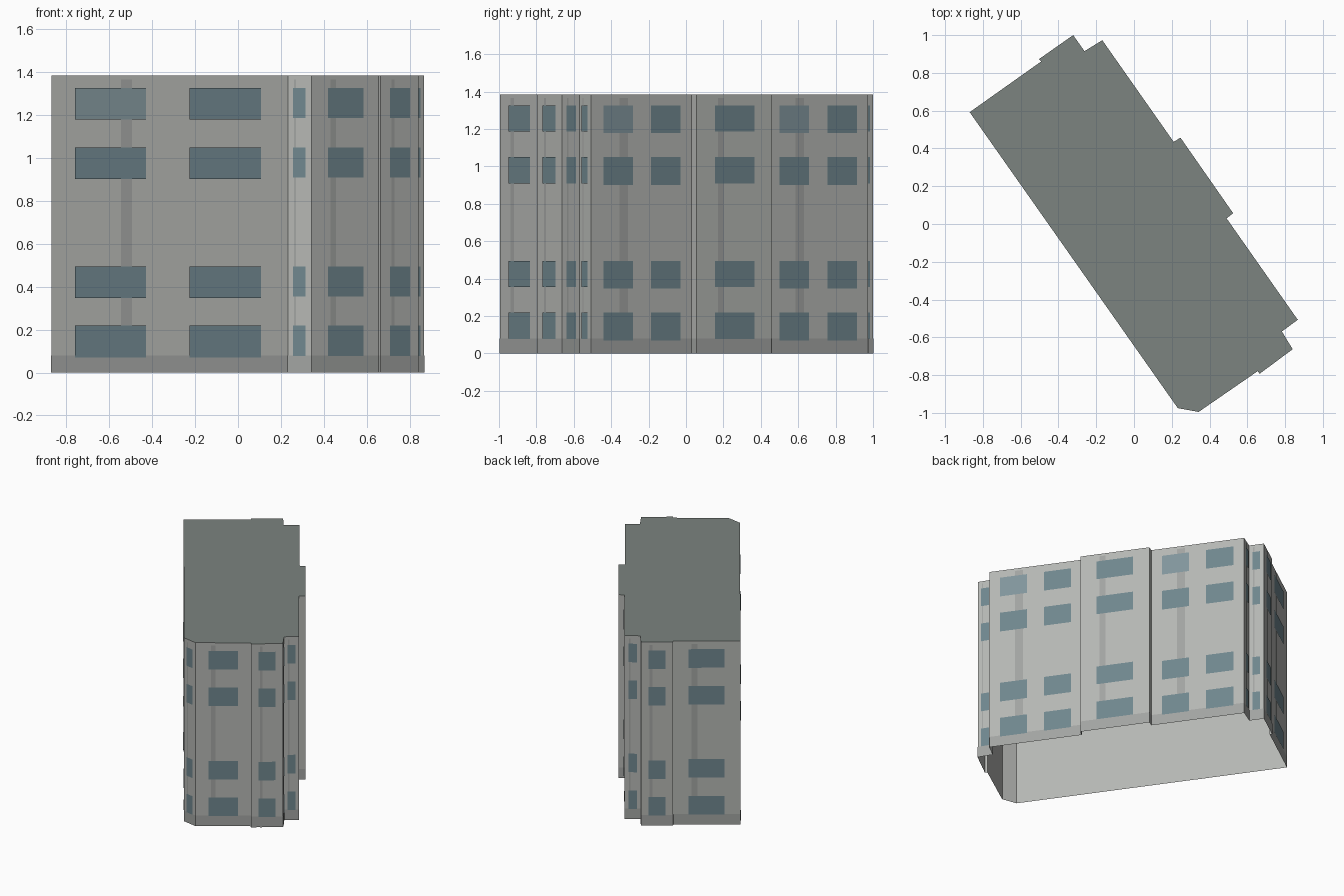
import bpy
from mathutils import Vector

if "Cube" in bpy.data.objects:
    bpy.data.objects.remove(bpy.data.objects["Cube"])

H = 1.385            # total height
PITCH = H / 5        # storey height
FLOORS = (0, 1, 3, 4)  # the middle storey has no windows

# Footprint, counter-clockwise seen from above
PLAN = [Vector(p) for p in (
    (-0.87, 0.592), (0.232, -0.975), (0.342, -0.995), (0.655, -0.779),
    (0.665, -0.793), (0.84, -0.663), (0.783, -0.569), (0.867, -0.507),
    (0.49, 0.03), (0.525, 0.057), (0.246, 0.457), (0.21, 0.435),
    (-0.168, 0.973), (-0.262, 0.915), (-0.322, 1.0), (-0.503, 0.873),
    (-0.492, 0.86))]
WALLS = list(zip(PLAN, PLAN[1:] + PLAN[:1]))


def material(name, rgb):
    m = bpy.data.materials.new(name)
    m.diffuse_color = (*rgb, 1)
    m.use_nodes = True
    m.node_tree.nodes["Principled BSDF"].inputs["Base Color"].default_value = m.diffuse_color
    return m


def add_mesh(name, verts, faces, mat):
    me = bpy.data.meshes.new(name)
    me.from_pydata(verts, [], faces)
    me.materials.append(mat)
    ob = bpy.data.objects.new(name, me)
    bpy.context.collection.objects.link(ob)
    return ob


def panel(a, b, f0, f1, z0, z1, out=0.0):
    """Corners of an upright panel covering fractions f0-f1 of wall a-b."""
    d = b - a
    off = Vector((d.y, -d.x)).normalized() * out
    p, q = a + d * f0 + off, a + d * f1 + off
    return [(p.x, p.y, z0), (q.x, q.y, z0), (q.x, q.y, z1), (p.x, p.y, z1)]


def add_panels(name, panels, mat):
    verts = [v for p in panels for v in p]
    faces = [tuple(range(i, i + 4)) for i in range(0, len(verts), 4)]
    return add_mesh(name, verts, faces, mat)


wall_mat = material("wall_grey", (0.46, 0.47, 0.45))
band_mat = material("band_grey", (0.36, 0.37, 0.36))
roof_mat = material("roof_grey", (0.20, 0.23, 0.215))
glass_mat = material("window_blue", (0.16, 0.24, 0.27))
pale_mat = material("pale_window_blue", (0.22, 0.30, 0.33))

# Outer walls (open underneath) and flat roof
n = len(PLAN)
ring = [(p.x, p.y, z) for z in (0, H) for p in PLAN]
add_mesh("walls", ring, [(i, (i + 1) % n, (i + 1) % n + n, i + n) for i in range(n)], wall_mat)
add_mesh("roof", [(p.x, p.y, H) for p in PLAN], [tuple(range(n))], roof_mat)

# Plinth band, vertical strips and windows lie just in front of the walls
plinth, strips, windows, pale = [], [], [], []
for a, b in WALLS:
    length = (b - a).length
    plinth.append(panel(a, b, 0, 1, 0, 0.08, 0.002))
    if length < 0.08:
        continue
    half = min(0.042, 0.044 / length)
    strips.append(panel(a, b, 0.32 - half, 0.32 + half, 0.0, 1.365, 0.003))
    double = length > 0.6
    if double:
        bays, h = ((0.115, 0.41), (0.59, 0.885)), 0.148
        if length > 1:
            bays = ((0.104, 0.404), (0.589, 0.89))
    else:
        bays, h = ((0.235, 0.765),), 0.14
    for k in FLOORS:
        top = k * PITCH + 0.218
        for i, (f0, f1) in enumerate(bays):
            group = pale if double and k == 4 and i == 0 else windows
            group.append(panel(a, b, f0, f1, top - h, top, 0.005))

add_panels("plinth", plinth, band_mat)
add_panels("wall_strips", strips, band_mat)
add_panels("windows", windows, glass_mat)
add_panels("pale_windows", pale, pale_mat)
